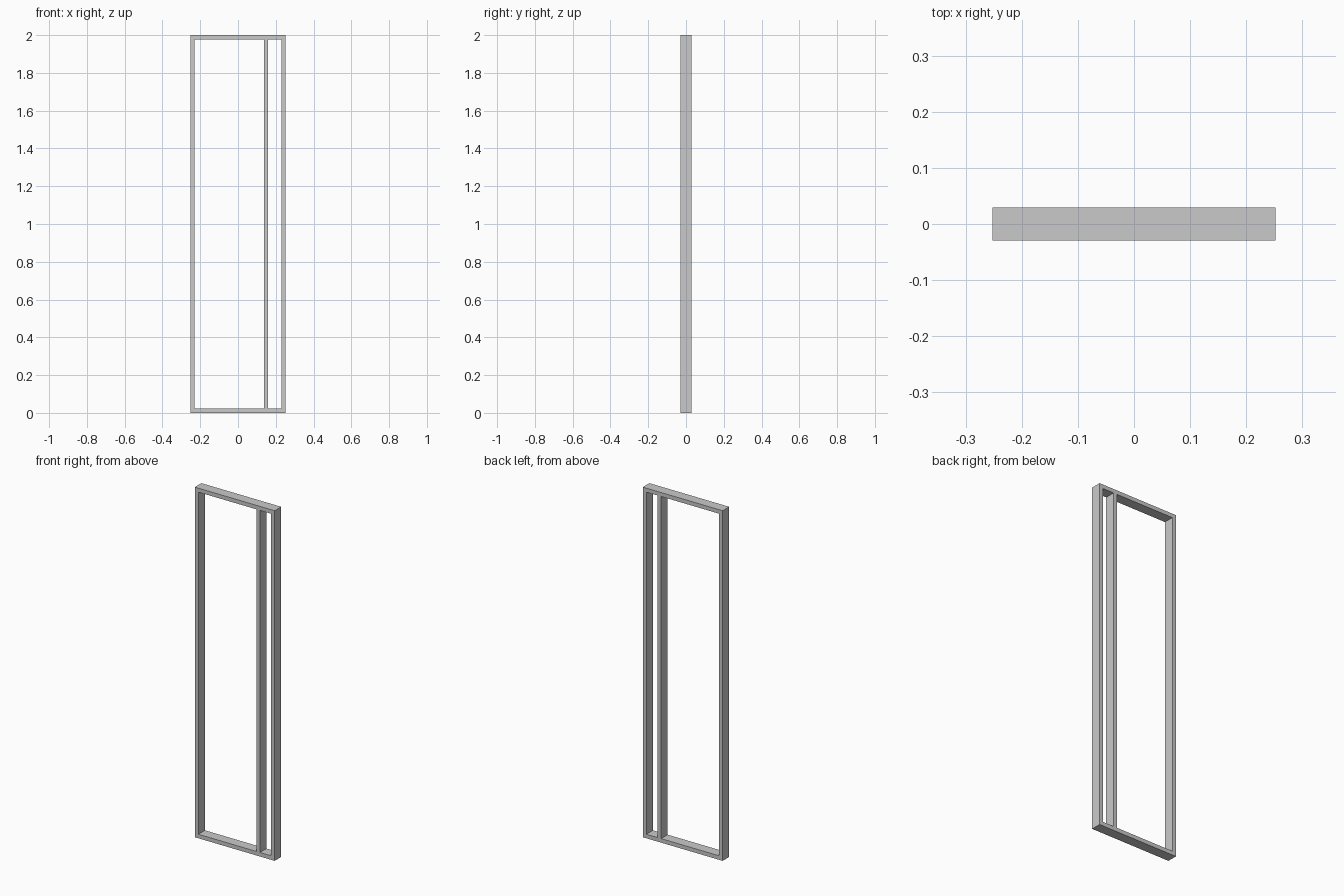
import bpy, bmesh

cube = bpy.data.objects.get("Cube")
if cube:
    bpy.data.objects.remove(cube, do_unlink=True)

WIDTH, DEPTH, HEIGHT = 0.505, 0.059, 2.0
BAR = 0.023           # visible thickness of every bar
DIVIDER_X = 0.148     # centre of the upright divider

grey = bpy.data.materials.new("light_grey")
grey.use_nodes = True
colour = (0.59, 0.59, 0.59, 1)
grey.diffuse_color = colour
grey.node_tree.nodes["Principled BSDF"].inputs["Base Color"].default_value = colour


def make_bar(name, x0, x1, z0, z1, hollow=False):
    """Upright rectangle, optionally opened to a ring, extruded to full depth."""
    bm = bmesh.new()
    corners = [(x0, z0), (x1, z0), (x1, z1), (x0, z1)]
    face = bm.faces.new([bm.verts.new((x, -DEPTH / 2, z)) for x, z in corners])
    bm.normal_update()
    if hollow:
        bmesh.ops.inset_individual(bm, faces=[face], thickness=BAR, use_even_offset=True)
        bmesh.ops.delete(bm, geom=[face], context="FACES_ONLY")
    result = bmesh.ops.extrude_face_region(bm, geom=bm.faces[:], use_keep_orig=True)
    verts = [v for v in result["geom"] if isinstance(v, bmesh.types.BMVert)]
    bmesh.ops.translate(bm, verts=verts, vec=(0, DEPTH, 0))
    bmesh.ops.recalc_face_normals(bm, faces=bm.faces[:])
    mesh = bpy.data.meshes.new(name)
    bm.to_mesh(mesh)
    bm.free()
    mesh.materials.append(grey)
    bpy.context.collection.objects.link(bpy.data.objects.new(name, mesh))


# Outer frame with one tall opening
make_bar("outer_frame", -WIDTH / 2, WIDTH / 2, 0, HEIGHT, hollow=True)

# Upright divider between the wide and narrow openings
make_bar("divider_post", DIVIDER_X - BAR / 2, DIVIDER_X + BAR / 2, BAR, HEIGHT - BAR)
